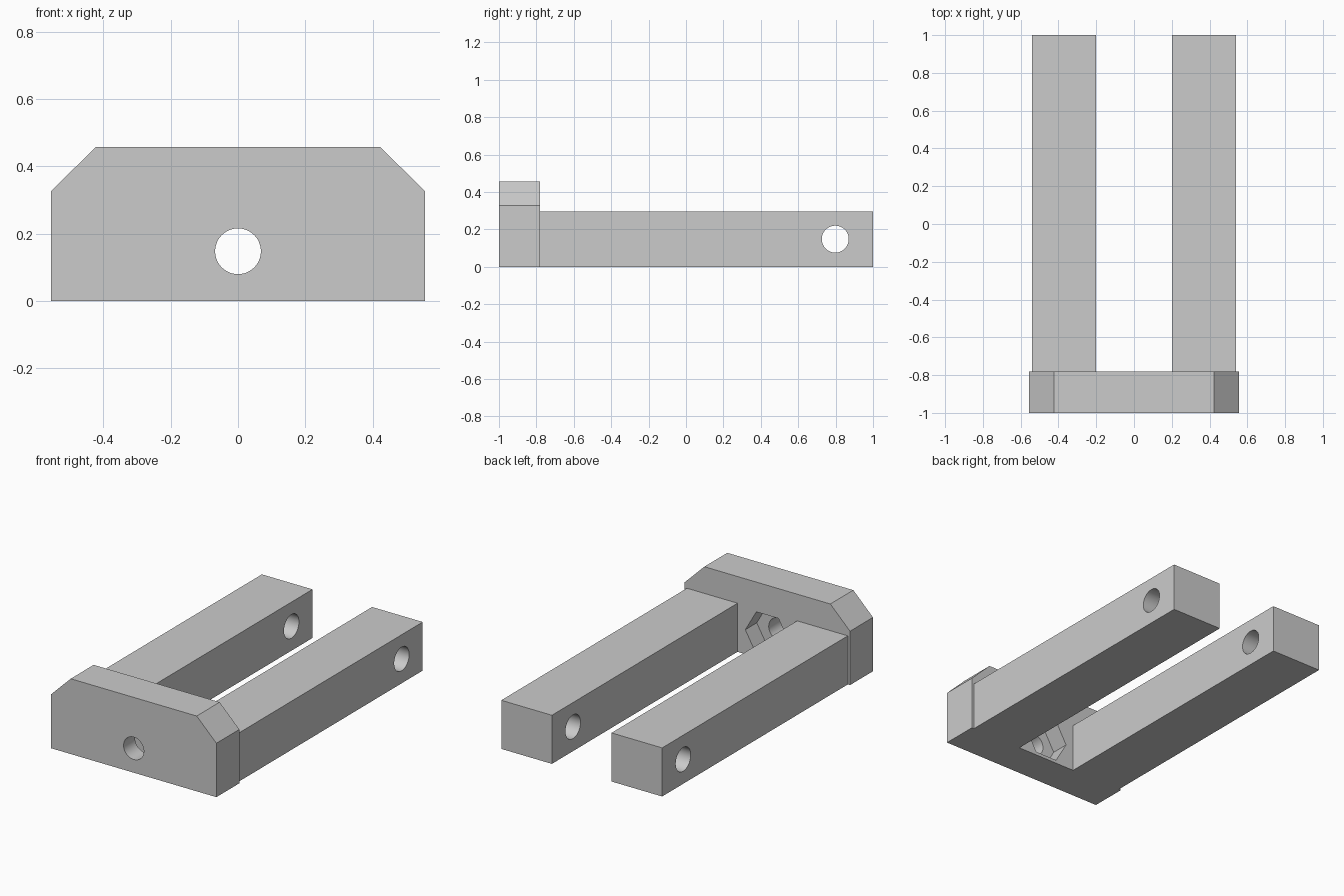
import bpy, bmesh
from math import pi
from mathutils import Matrix, Vector

cube = bpy.data.objects.get("Cube")
if cube:
    bpy.data.objects.remove(cube, do_unlink=True)

# One plain grey for the whole part
grey = bpy.data.materials.new("plain_grey")
grey.use_nodes = True
grey.diffuse_color = (0.6, 0.6, 0.6, 1)
grey.node_tree.nodes["Principled BSDF"].inputs["Base Color"].default_value = grey.diffuse_color

HOLE_Z = 0.148
PLATE_FRONT, PLATE_BACK = -1.0, -0.78


def finish(bm, name):
    bmesh.ops.recalc_face_normals(bm, faces=bm.faces)
    mesh = bpy.data.meshes.new(name)
    bm.to_mesh(mesh)
    bm.free()
    mesh.materials.append(grey)
    obj = bpy.data.objects.new(name, mesh)
    bpy.context.collection.objects.link(obj)
    return obj


def extrude_xz(name, profile, y0, y1):
    bm = bmesh.new()
    face = bm.faces.new([bm.verts.new((x, y0, z)) for x, z in profile])
    ext = bmesh.ops.extrude_face_region(bm, geom=[face])
    verts = [g for g in ext["geom"] if isinstance(g, bmesh.types.BMVert)]
    bmesh.ops.translate(bm, verts=verts, vec=(0, y1 - y0, 0))
    return finish(bm, name)


def cylinder(name, sides, radius, depth, centre, axis):
    bm = bmesh.new()
    turn = Vector((0, 0, 1)).rotation_difference(Vector(axis)).to_matrix().to_4x4()
    bmesh.ops.create_cone(bm, cap_ends=True, segments=sides, radius1=radius, radius2=radius,
                          depth=depth, matrix=Matrix.Translation(centre) @ turn)
    return finish(bm, name)


def combine(target, tool, operation):
    mod = target.modifiers.new(tool.name, "BOOLEAN")
    mod.operation = operation
    mod.solver = "EXACT"
    mod.object = tool
    bpy.context.view_layer.objects.active = target
    bpy.ops.object.modifier_apply(modifier=mod.name)
    bpy.data.objects.remove(tool, do_unlink=True)


# Upright end plate with chamfered top corners
half = [(0.555, 0), (0.555, 0.327), (0.423, 0.457)]
bracket = extrude_xz("fork_bracket", half + [(-x, z) for x, z in reversed(half)],
                     PLATE_FRONT, PLATE_BACK)

# Two long arms, rooted inside the plate
for side, name in ((1, "left_arm"), (-1, "right_arm")):
    profile = [(side * x, z) for x, z in ((0.2, 0), (0.54, 0), (0.54, 0.295), (0.2, 0.295))]
    combine(bracket, extrude_xz(name, profile, -0.88, 1.0), "UNION")

# Pin hole across both arms, bolt hole through the plate, hexagonal nut pocket behind it
combine(bracket, cylinder("pin_hole", 48, 0.072, 1.4, (0, 0.798, HOLE_Z), (1, 0, 0)), "DIFFERENCE")
combine(bracket, cylinder("bolt_hole", 48, 0.068, 0.5, (0, -0.89, HOLE_Z), (0, 1, 0)), "DIFFERENCE")
pocket = cylinder("nut_pocket", 6, 0.148, 0.22, (0, PLATE_BACK, HOLE_Z), (0, 1, 0))
# Turn the hexagon so that its flats lie top and bottom
pivot = Matrix.Translation((0, 0, HOLE_Z))
pocket.data.transform(pivot @ Matrix.Rotation(pi / 6, 4, "Y") @ pivot.inverted())
combine(bracket, pocket, "DIFFERENCE")

# Smooth hole walls, crisp corners
bpy.ops.object.select_all(action="DESELECT")
bracket.select_set(True)
bpy.context.view_layer.objects.active = bracket
bpy.ops.object.shade_smooth_by_angle(angle=pi / 6)
